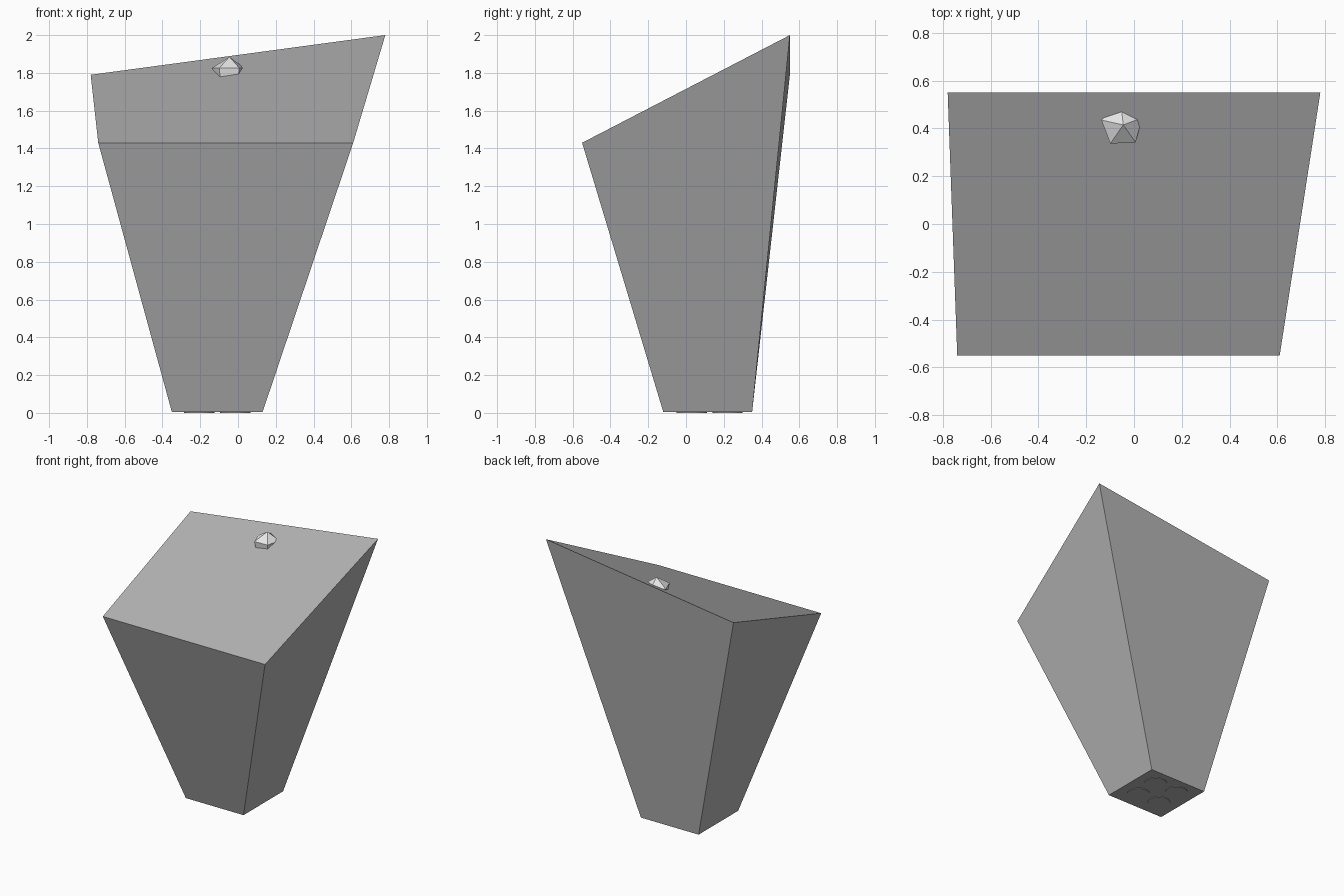
import bpy, bmesh, math

if "Cube" in bpy.data.objects:
    bpy.data.objects.remove(bpy.data.objects["Cube"])


def material(name, value):
    m = bpy.data.materials.new(name)
    m.diffuse_color = (value, value, value, 1)
    m.use_nodes = True
    m.node_tree.nodes["Principled BSDF"].inputs["Base Color"].default_value = m.diffuse_color
    return m


def add_mesh(name, verts, faces, mat):
    me = bpy.data.meshes.new(name)
    me.from_pydata(verts, [], faces)
    me.materials.append(mat)
    ob = bpy.data.objects.new(name, me)
    bpy.context.collection.objects.link(ob)
    return ob


grey = material("mid_grey", 0.45)
pale = material("pale_grey", 0.8)

# Tapered block with a slanted top
base_z = 0.004
body = [(-0.35, -0.12, base_z), (0.13, -0.12, base_z),
        (0.13, 0.35, base_z), (-0.35, 0.35, base_z),
        (-0.74, -0.55, 1.43), (0.61, -0.55, 1.43),
        (0.78, 0.55, 2.0), (-0.78, 0.55, 1.79)]
sides = [(i, (i + 1) % 4, (i + 1) % 4 + 4, i + 4) for i in range(4)]
add_mesh("tapered_body", body, [(3, 2, 1, 0), (5, 6, 7, 4)] + sides, grey)

# Five-sided faceted knob, half sunk into the slanted top
cx, cy = -0.05, 0.412
knob = [(-0.045, 0.415, 1.885)]
for radius, z in ((0.09, 1.826), (0.078, 1.755)):
    for i in range(5):
        a = math.radians(21 + 72 * i)
        knob.append((cx + radius * math.cos(a), cy + radius * math.sin(a), z))
faces = [tuple(range(10, 5, -1))]
for i in range(5):
    j = (i + 1) % 5
    faces += [(0, 1 + i, 1 + j), (1 + i, 6 + i, 6 + j, 1 + j)]
add_mesh("faceted_knob", knob, faces, pale)

# Four thin round pads under the base
for sx in (-1, 1):
    for sy in (-1, 1):
        bpy.ops.mesh.primitive_cylinder_add(
            vertices=20, radius=0.08, depth=base_z,
            location=(-0.11 + sx * 0.095, 0.125 + sy * 0.095, base_z / 2))
        pad = bpy.context.object
        pad.name = "base_pad"
        pad.data.materials.append(grey)
